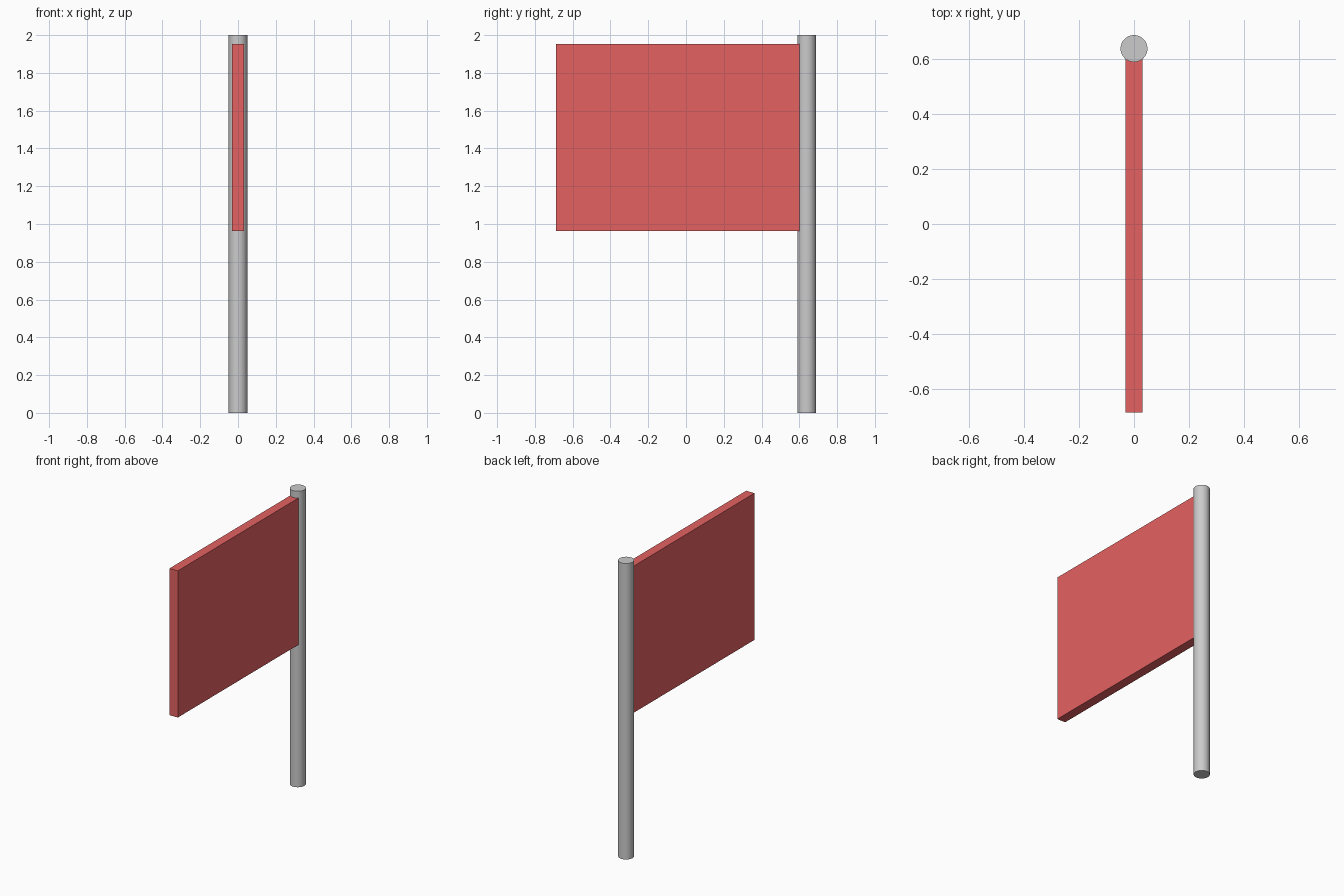
import bpy
import math

if "Cube" in bpy.data.objects:
    bpy.data.objects.remove(bpy.data.objects["Cube"])


def material(name, rgb):
    mat = bpy.data.materials.new(name)
    mat.diffuse_color = (*rgb, 1.0)
    mat.use_nodes = True
    mat.node_tree.nodes["Principled BSDF"].inputs["Base Color"].default_value = mat.diffuse_color
    return mat


grey = material("pole grey", (0.60, 0.60, 0.60))
red = material("flag red", (0.78, 0.12, 0.12))

POLE_Y, POLE_R = 0.639, 0.049

# Round upright pole, smooth sides with sharp cap edges
bpy.ops.mesh.primitive_cylinder_add(vertices=48, radius=POLE_R, depth=2.0,
                                    location=(0, POLE_Y, 1.0))
pole = bpy.context.object
pole.name = "pole"
pole.data.materials.append(grey)
bpy.ops.object.shade_smooth_by_angle(angle=math.radians(30))

# Flat flag panel, its inner edge set into the pole
y0, y1 = -0.687, 0.61
z0, z1 = 0.963, 1.954
bpy.ops.mesh.primitive_cube_add(size=1, location=(0, (y0 + y1) / 2, (z0 + z1) / 2))
flag = bpy.context.object
flag.name = "flag"
flag.scale = (0.062, y1 - y0, z1 - z0)
bpy.ops.object.transform_apply(location=False, rotation=False, scale=True)
flag.data.materials.append(red)
